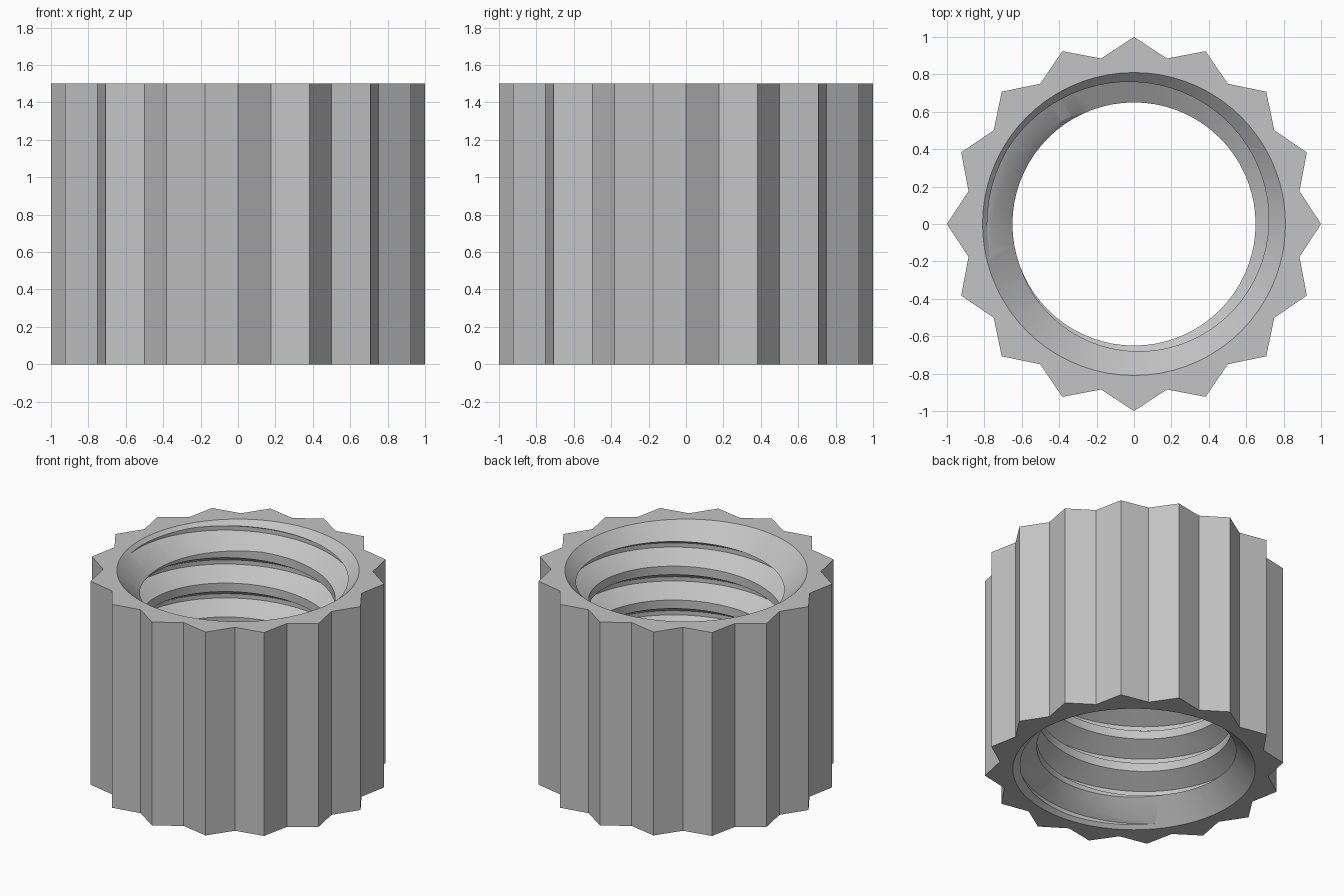
import bpy, bmesh, math
from mathutils import Matrix

default = bpy.data.objects.get("Cube")
if default:
    bpy.data.objects.remove(default, do_unlink=True)

HEIGHT = 1.5
TEETH = 16
TIP, VALLEY = 1.0, 0.902
MINOR, MAJOR, MOUTH = 0.65, 0.785, 0.81
PITCH = 0.25
SEGMENTS = 72
TURNS = 10

grey = bpy.data.materials.new("plain grey")
grey.use_nodes = True
colour = (0.55, 0.55, 0.55, 1)
grey.diffuse_color = colour
grey.node_tree.nodes["Principled BSDF"].inputs["Base Color"].default_value = colour


def make_object(name, bm):
    bmesh.ops.recalc_face_normals(bm, faces=bm.faces)
    mesh = bpy.data.meshes.new(name)
    bm.to_mesh(mesh)
    bm.free()
    mesh.materials.append(grey)
    obj = bpy.data.objects.new(name, mesh)
    bpy.context.collection.objects.link(obj)
    return obj


def star_prism():
    # Toothed outline extruded to full height
    bm = bmesh.new()
    ring = []
    for i in range(TEETH * 2):
        a = math.pi * i / TEETH
        r = VALLEY if i % 2 else TIP
        ring.append(bm.verts.new((r * math.cos(a), r * math.sin(a), 0)))
    base = bm.faces.new(ring)
    top = bmesh.ops.extrude_face_region(bm, geom=[base])["geom"]
    verts = [v for v in top if isinstance(v, bmesh.types.BMVert)]
    bmesh.ops.translate(bm, verts=verts, vec=(0, 0, HEIGHT))
    return make_object("ribbed_threaded_nut", bm)


def screw():
    # Right-handed thread: crest flat, flank, root flat, flank
    flank = (MAJOR - MINOR) * math.tan(math.radians(30))
    root = PITCH / 8
    crest = PITCH - 2 * flank - root
    profile = [(MINOR, 0), (MINOR, crest), (MAJOR, crest + flank),
               (MAJOR, crest + flank + root)]
    n = len(profile)
    bottom = 1.388 - 7 * PITCH
    bm = bmesh.new()
    columns = []
    for s in range(SEGMENTS):
        a = 2 * math.pi * s / SEGMENTS
        lift = bottom + PITCH * (s / SEGMENTS + 0.25)
        columns.append([bm.verts.new((r * math.cos(a), r * math.sin(a),
                                      lift + z + t * PITCH))
                        for t in range(TURNS) for r, z in profile])
    count = n * TURNS
    for s in range(SEGMENTS):
        last = s == SEGMENTS - 1
        left, right = columns[s], columns[(s + 1) % SEGMENTS]
        shift = n if last else 0
        for k in range(count - 1 - shift):
            bm.faces.new((left[k], right[k + shift],
                          right[k + 1 + shift], left[k + 1]))
    # Close both ends far outside the body
    for z in (-3, 4):
        hub = bm.verts.new((0, 0, z))
        for e in [e for e in bm.edges if e.is_boundary and
                  (e.verts[0].co.z > HEIGHT / 2) == (z > 0)
                  and hub not in e.verts]:
            bm.faces.new((e.verts[0], e.verts[1], hub))
    return make_object("thread_cutter", bm)


def countersink(name, z, side):
    # 45 degree cone opening outwards at one end of the bore
    bm = bmesh.new()
    depth = 0.3
    bmesh.ops.create_cone(bm, cap_ends=True, segments=SEGMENTS,
                          radius1=MOUTH - side * depth,
                          radius2=MOUTH + side * depth, depth=2 * depth,
                          matrix=Matrix.Translation((0, 0, z)))
    return make_object(name, bm)


nut = star_prism()
cutters = [screw(), countersink("top_cutter", HEIGHT, 1),
           countersink("bottom_cutter", 0, -1)]

# Cut the threaded bore and its two chamfered mouths
bpy.context.view_layer.objects.active = nut
for cutter in cutters:
    cutter.hide_render = True
    mod = nut.modifiers.new(cutter.name, "BOOLEAN")
    mod.operation = "DIFFERENCE"
    mod.solver = "EXACT"
    mod.object = cutter
    bpy.ops.object.modifier_apply(modifier=mod.name)
    bpy.data.objects.remove(cutter, do_unlink=True)

bpy.ops.object.select_all(action="DESELECT")
nut.select_set(True)
bpy.ops.object.shade_smooth_by_angle(angle=math.radians(20))
